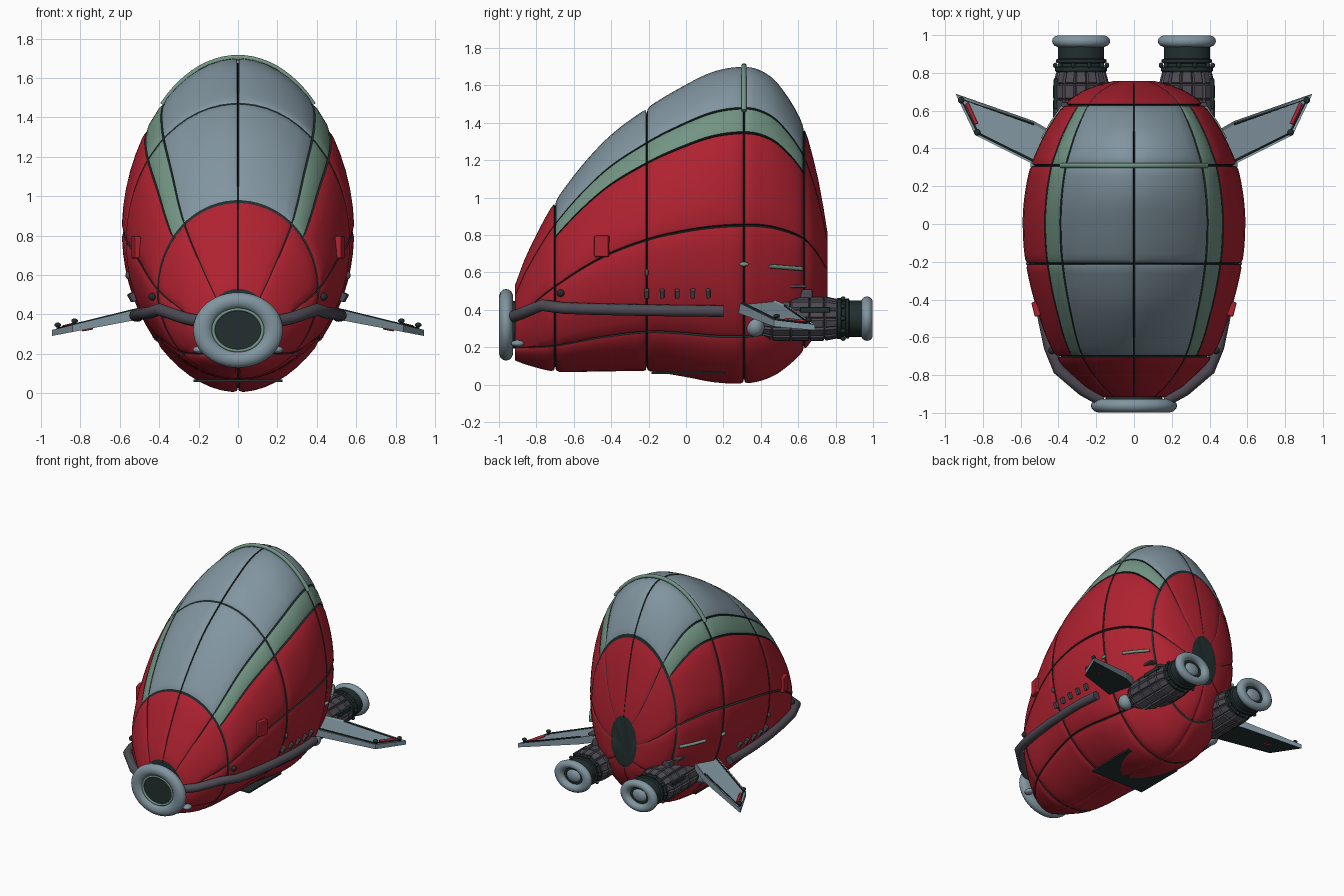
import bpy, bmesh, math
from mathutils import Vector

if "Cube" in bpy.data.objects:
    bpy.data.objects.remove(bpy.data.objects["Cube"])


def material(name, rgb):
    m = bpy.data.materials.new(name)
    m.use_nodes = True
    m.diffuse_color = (*rgb, 1)
    m.node_tree.nodes["Principled BSDF"].inputs["Base Color"].default_value = (*rgb, 1)
    return m


RED = material("hull red", (0.43, 0.016, 0.03))
GLASS = material("blue grey", (0.22, 0.30, 0.35))
GREEN = material("sage green", (0.17, 0.30, 0.23))
DARK = material("dark green black", (0.016, 0.028, 0.028))
GREY = material("dark grey", (0.075, 0.07, 0.085))


def finish(name, bm, mats, smooth=True):
    bmesh.ops.recalc_face_normals(bm, faces=bm.faces)
    me = bpy.data.meshes.new(name)
    bm.to_mesh(me)
    bm.free()
    ob = bpy.data.objects.new(name, me)
    bpy.context.collection.objects.link(ob)
    for m in mats:
        me.materials.append(m)
    if smooth:
        bpy.ops.object.select_all(action='DESELECT')
        ob.select_set(True)
        bpy.context.view_layer.objects.active = ob
        bpy.ops.object.shade_smooth_by_angle(angle=math.radians(35))
    return ob


def lathe(name, profile, mat, centre, sides=40, squash=1.0, panel=0.0):
    """Spin (radius, y) points around the y axis, optionally raising each face as a panel."""
    bm = bmesh.new()
    rings = []
    for r, y in profile:
        rings.append([bm.verts.new((r * math.cos(a) + centre[0], y + centre[1],
                                    r * squash * math.sin(a) + centre[2]))
                      for a in (math.tau * i / sides for i in range(sides))])
    for p, q in zip(rings, rings[1:]):
        for i in range(sides):
            bm.faces.new((p[i], p[i - 1], q[i - 1], q[i]))
    side_faces = bm.faces[:]
    for ring in (rings[0], rings[-1]):
        bm.faces.new(ring)
    bmesh.ops.recalc_face_normals(bm, faces=bm.faces)
    if panel:
        bmesh.ops.inset_individual(bm, faces=side_faces, thickness=panel, depth=panel * 1.3)
    return finish(name, bm, [mat], not panel)


def torus(name, mat, centre, major, tube, scale):
    bpy.ops.mesh.primitive_torus_add(location=centre, rotation=(math.pi / 2, 0, 0),
                                     major_radius=major, minor_radius=tube,
                                     major_segments=48, minor_segments=14)
    ob = bpy.context.object
    ob.name, ob.scale = name, scale
    ob.data.materials.append(mat)
    bpy.ops.object.shade_smooth_by_angle()


def box(name, mat, centre, size, rot=(0, 0, 0), bevel=0.0):
    bpy.ops.mesh.primitive_cube_add(size=1, location=centre, rotation=rot)
    ob = bpy.context.object
    ob.name, ob.scale = name, size
    bpy.ops.object.transform_apply(location=False, rotation=False)
    ob.data.materials.append(mat)
    if bevel:
        mod = ob.modifiers.new("bevel", 'BEVEL')
        mod.width, mod.segments = bevel, 2


def ball(name, mat, centre, scale):
    bpy.ops.mesh.primitive_uv_sphere_add(segments=20, ring_count=12, radius=1, location=centre)
    ob = bpy.context.object
    ob.name, ob.scale = name, scale
    ob.data.materials.append(mat)
    bpy.ops.object.shade_smooth()


def pipe(name, mat, points, radius):
    cu = bpy.data.curves.new(name, 'CURVE')
    cu.dimensions, cu.bevel_depth, cu.bevel_resolution, cu.use_fill_caps = '3D', radius, 4, True
    sp = cu.splines.new('POLY')
    sp.points.add(len(points) - 1)
    for p, co in zip(sp.points, points):
        p.co = (*co, 1)
    cu.materials.append(mat)
    bpy.context.collection.objects.link(bpy.data.objects.new(name, cu))


# Hull stations: y, top z, bottom z, half width
STATIONS = [(-.915, .53, .13, .17), (-.85, .70, .105, .27), (-.7, .98, .07, .415),
            (-.45, 1.29, .07, .515), (-.2, 1.485, .07, .575), (0, 1.605, .04, .59),
            (.15, 1.675, .012, .58), (.3, 1.70, .005, .55), (.4, 1.68, .02, .51),
            (.5, 1.60, .065, .46), (.63, 1.38, .18, .37), (.7, 1.13, .28, .28),
            (.74, .92, .36, .18), (.757, .81, .42, .11)]


def slope(i, k):
    a, b = STATIONS[max(i - 1, 0)], STATIONS[min(i + 1, len(STATIONS) - 1)]
    return (b[k] - a[k]) / (b[0] - a[0])


def section(y):
    """Smoothly interpolated centre z, half height and half width."""
    i = max(j for j in range(len(STATIONS) - 1) if STATIONS[j][0] <= y + 1e-9 or j == 0)
    a, b = STATIONS[i], STATIONS[i + 1]
    h = b[0] - a[0]
    t = (y - a[0]) / h
    top, bot, wid = [(2*t**3 - 3*t*t + 1) * a[k] + (t**3 - 2*t*t + t) * h * slope(i, k)
                     + (3*t*t - 2*t**3) * b[k] + (t**3 - t*t) * h * slope(i + 1, k)
                     for k in (1, 2, 3)]
    return (top + bot) / 2, (top - bot) / 2, wid


def on_hull(y, deg, out=0.0):
    c, hz, hx = section(y)
    a = math.radians(deg)
    v = Vector((hx * math.cos(a), 0, hz * math.sin(a)))
    n = Vector((math.cos(a) / hx, 0, math.sin(a) / hz)).normalized()
    return v + n * out + Vector((0, y, c))


def side_at(y, z, out=0.0):
    c, hz, _ = section(y)
    return on_hull(y, math.degrees(math.asin((z - c) / hz)), out)


def seam_steps(seams, gap, lip, step):
    """Values between seams with (value, groove depth, seam) entries around every seam."""
    out = []
    for s, e in zip(seams, seams[1:]):
        out += [(s, .028, s), (s + gap, .007, s), (s + lip, 0, None)]
        n = max(1, round((e - s - 2 * lip) / step))
        out += [(s + lip + (e - s - 2 * lip) * i / n, 0, None) for i in range(1, n)]
        out += [(e - lip, 0, None), (e - gap, .007, e)]
    return out


# Hull shell with grooved panels, canopy and green window band
NOSE, REAR = -.7, .63
rows = seam_steps([-.915, NOSE, -.21, .31, REAR, .757], .005, .022, .03)
rows = [r for r in rows if r[0] > -.914] + [(.757, 0, None)]
rows = [(-.915, 0, None)] + rows[1:-2] + rows[-1:]
cols = seam_steps([-90, -45, 0, 36, 48, 90, 132, 144, 180, 225, 270], .5, 2.6, 6)
bm = bmesh.new()
grid = []
for y, dy, sy in rows:
    ring = []
    for a, da, sa in cols:
        if sa in (36, 144) and not NOSE <= y <= REAR:
            da = 0
        ring.append(bm.verts.new(on_hull(y, a, -max(da, dy))))
    grid.append(ring)
n = len(cols)
for i in range(len(rows) - 1):
    for j in range(n):
        k = (j + 1) % n
        f = bm.faces.new((grid[i][j], grid[i][k], grid[i + 1][k], grid[i + 1][j]))
        y = (rows[i][0] + rows[i + 1][0]) / 2
        a = (cols[j][0] + (cols[k][0] if k else 270)) / 2
        cabin = NOSE < y < REAR
        f.material_index = 0
        if cabin and 36 < a < 144:
            f.material_index = 1 if 48 < a < 132 else 2
        across = cols[j][2] is not None and cols[j][2] == cols[k][2] and (cabin or cols[j][2] not in (36, 144))
        if across or (rows[i][2] is not None and rows[i][2] == rows[i + 1][2]):
            f.material_index = 3
for ring in (grid[0], grid[-1]):
    bm.faces.new(ring).material_index = 3
finish("hull", bm, [RED, GLASS, GREEN, DARK])

# Canopy hoop, nose ring and belly plate
pipe("canopy_hoop", GREEN, [on_hull(.31, d, .004) for d in range(46, 135, 4)], .014)
torus("nose_ring", GLASS, (0, -.962, .32), .178, .05, (1, .84, .75))
lathe("nose_intake", [(.15, 0), (.15, .06)], DARK, (0, -.972, .32), squash=.84)
torus("intake_trim", GREEN, (0, -.975, .32), .125, .009, (1, .84, 1))
box("belly_plate", DARK, (0, .01, .062), (.45, .39, .012))

for s, side in ((-1, "right"), (1, "left")):
    def flip(p):
        return Vector((s * p[0], p[1], p[2]))

    # Side rail running back from the nose ring
    rail = [(.17, -.935, .36), (.27, -.88, .38), (.40, -.77, .425)]
    rail += [side_at(y, .415 - .015 * (y + .6), .025) for y in (-.65, -.5, -.3, -.1, .05, .2)]
    pipe(side + "_rail", GREY, [flip(p) for p in rail], .031)
    ball(side + "_nose_stub", GLASS, flip((.2, -.9, .22)), (.03, .035, .018))

    # Hatch, vents, knobs and handles on the flank
    box(side + "_hatch", RED, flip(side_at(-.45, .74, .005)), (.035, .08, .115), (0, 0, -s * .25), .008)
    for i in range(5):
        box(side + "_vent", GREY, flip(side_at(-.21 + .082 * i, .49, .005)),
            (.035, .024, .045), (0, s * .5, 0), .004)
    ball(side + "_knob", DARK, flip(side_at(-.67, .49, .005)), (.02, .02, .02))
    ball(side + "_stud", GREY, flip(side_at(-.21, .6, .004)), (.012, .01, .02))
    pipe(side + "_handle", GREEN, [flip(side_at(y, .635 - .08 * (y - .45), .012)) for y in (.45, .53, .62)], .011)
    ball(side + "_handle_stud", GREEN, flip(side_at(.31, .645, .006)), (.012, .025, .012))

    # Engine with panelled body, collar, nozzle and intake dome
    hub = (s * .28, 0, .353)
    lathe(side + "_engine_body", [(.11, .40), (.138, .46), (.138, .56), (.138, .66), (.138, .74), (.12, .81)],
          GREY, hub, 14, .8, .009)
    lathe(side + "_engine_collar", [(.125, .80), (.137, .81), (.137, .83), (.12, .835), (.12, .85),
                                    (.134, .855), (.134, .87), (.122, .875), (.122, .95)], DARK, hub, 32, .8)
    torus(side + "_nozzle_ring", GLASS, (hub[0], .968, hub[2]), .116, .038, (1, .77, .82))
    lathe(side + "_nozzle_throat", [(.1, .94), (.1, .962)], DARK, hub, 32, .77)
    ball(side + "_nozzle_core", GLASS, (hub[0], .96, hub[2]), (.06, .025, .047))
    for i in range(10):
        a = math.tau * i / 10
        ball(side + "_collar_bolt", DARK, (hub[0] + .137 * math.cos(a), .84, hub[2] + .112 * math.sin(a)),
             (.012, .014, .012))
    box(side + "_engine_top_box", GREY, (hub[0], .60, .485), (.1, .15, .05), bevel=.008)
    box(side + "_engine_fin", GREY, (hub[0] + s * .08, .60, .525), (.05, .09, .016), bevel=.005)
    box(side + "_engine_rail", DARK, (hub[0] + s * .13, .69, .40), (.03, .16, .03), bevel=.005)
    ball(side + "_engine_intake", GLASS, flip((.385, .37, .31)), (.055, .05, .055))

    # Wing: tapered slab with a sunken upper panel and dark underside
    def skin(x, y, drop=0.0):
        return flip((x, y, .43 - .245 * (x - .5) - drop * (1.5 - x)))

    outline = [(.40, .25), (.84, .47), (.945, .69), (.53, .545), (.40, .47)]
    bm = bmesh.new()
    up = [bm.verts.new(skin(*p)) for p in outline]
    low = [bm.verts.new(skin(*p, .055)) for p in outline]
    top = bm.faces.new(up)
    bm.faces.new(low).material_index = 1
    for i in range(len(outline)):
        bm.faces.new((up[i - 1], up[i], low[i], low[i - 1]))
    bmesh.ops.recalc_face_normals(bm, faces=bm.faces)
    bmesh.ops.inset_individual(bm, faces=[top], thickness=.018, depth=-.007)
    finish(side + "_wing", bm, [GLASS, DARK], False)

    # Wing trim: dark edge lines, red tip stripe and tip posts
    pipe(side + "_wing_trim", DARK, [skin(x, y) for x, y in ((.45, .293), (.824, .48), (.917, .662), (.53, .528))], .005)
    pipe(side + "_wing_stripe", RED, [skin(.835, .53), skin(.885, .64)], .01)
    pipe(side + "_wing_under_stripe", RED, [skin(.74, .52, .056), skin(.79, .55, .056)], .006)
    for x, y in ((.83, .485), (.915, .655)):
        p = skin(x, y)
        ball(side + "_wing_post", DARK, p + Vector((0, 0, .018)), (.017, .017, .012))
        box(side + "_wing_post_base", DARK, p, (.014, .014, .04))
